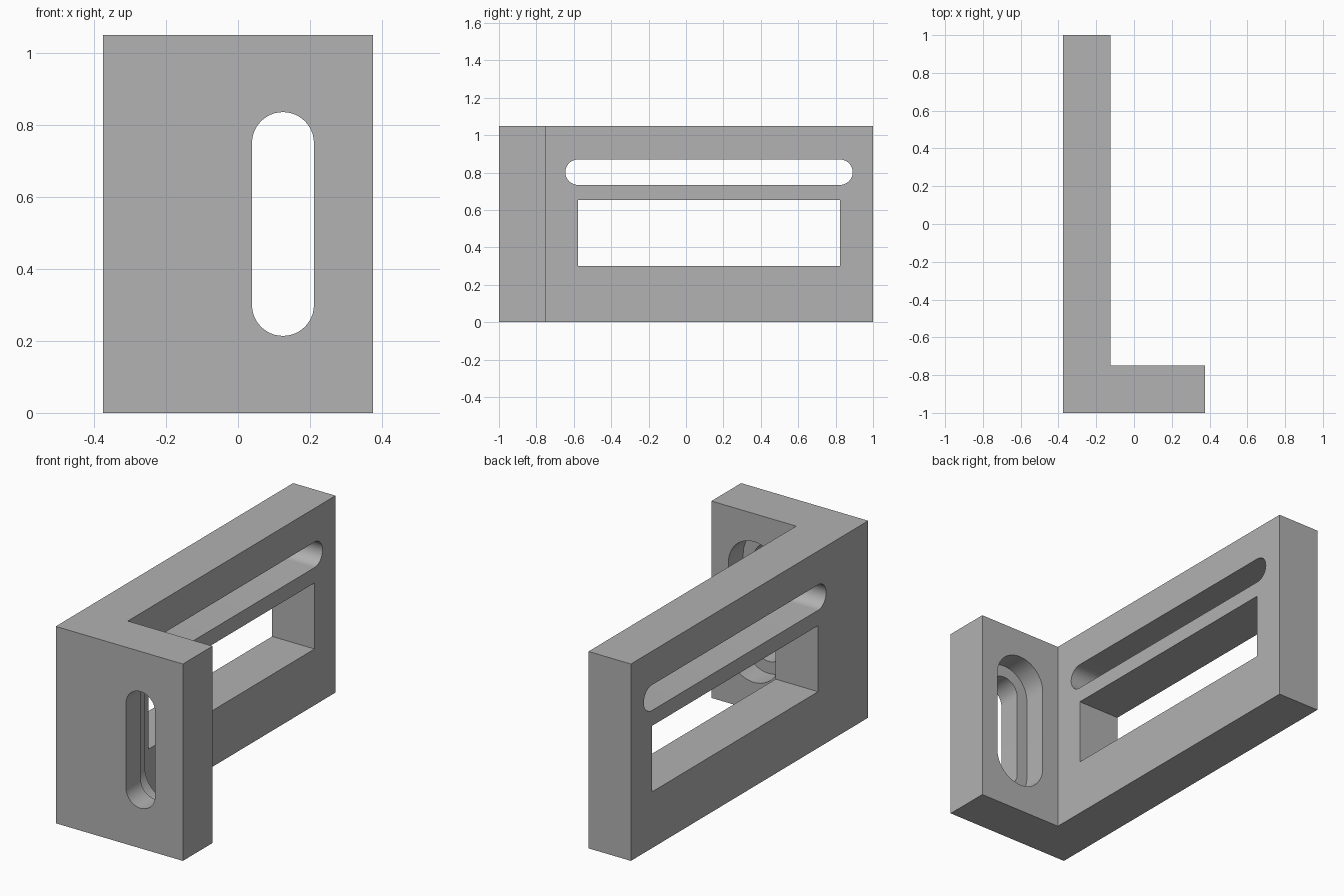
import bpy
import bmesh
import math
from mathutils import Vector

if "Cube" in bpy.data.objects:
    bpy.data.objects.remove(bpy.data.objects["Cube"], do_unlink=True)

# Single grey finish
grey = bpy.data.materials.new("plain grey")
grey.use_nodes = True
COLOUR = (0.445, 0.445, 0.445, 1.0)
grey.diffuse_color = COLOUR
grey.node_tree.nodes["Principled BSDF"].inputs["Base Color"].default_value = COLOUR


def extrude(name, points, direction):
    """Solid made by pushing a closed outline along a direction."""
    bm = bmesh.new()
    face = bm.faces.new([bm.verts.new(p) for p in points])
    result = bmesh.ops.extrude_face_region(bm, geom=[face])
    moved = [g for g in result["geom"] if isinstance(g, bmesh.types.BMVert)]
    bmesh.ops.translate(bm, verts=moved, vec=Vector(direction))
    bmesh.ops.recalc_face_normals(bm, faces=bm.faces[:])
    mesh = bpy.data.meshes.new(name)
    bm.to_mesh(mesh)
    bm.free()
    mesh.materials.append(grey)
    obj = bpy.data.objects.new(name, mesh)
    bpy.context.collection.objects.link(obj)
    return obj


def slot(start, end, radius, steps=24):
    """Outline of a round-ended slot between two arc centres."""
    a, b = Vector(start), Vector(end)
    heading = math.atan2(b.y - a.y, b.x - a.x)
    points = []
    for centre, turn in ((b, -math.pi / 2), (a, math.pi / 2)):
        for i in range(steps + 1):
            t = heading + turn + math.pi * i / steps
            points.append((centre.x + radius * math.cos(t),
                           centre.y + radius * math.sin(t)))
    return points


# L-shaped body: long wall plus short front flange
HEIGHT = 1.05
outline = [(-0.375, -1), (0.375, -1), (0.375, -0.75),
           (-0.125, -0.75), (-0.125, 1), (-0.375, 1)]
bracket = extrude("angle_bracket", [(x, y, 0) for x, y in outline], (0, 0, HEIGHT))

# Openings: flange slot and its recess, then wall slot and window
low, high = (0.125, 0.30), (0.125, 0.75)
wall_slot = slot((-0.577, 0.802), (0.823, 0.802), 0.068)
window = [(-0.577, 0.30), (0.823, 0.30), (0.823, 0.652), (-0.577, 0.652)]
cutters = [
    extrude("flange_slot_cutter",
            [(x, -1.1, z) for x, z in slot(low, high, 0.086)], (0, 0.45, 0)),
    extrude("flange_recess_cutter",
            [(x, -0.875, z) for x, z in slot(low, high, 0.15)], (0, 0.225, 0)),
    extrude("wall_slot_cutter", [(-0.5, y, z) for y, z in wall_slot], (0.5, 0, 0)),
    extrude("window_cutter", [(-0.5, y, z) for y, z in window], (0.5, 0, 0)),
]
for cutter in cutters:
    cutter.hide_render = True
    cut = bracket.modifiers.new(cutter.name, "BOOLEAN")
    cut.operation = "DIFFERENCE"
    cut.solver = "EXACT"
    cut.object = cutter

# Apply the cuts and discard the cutters
bpy.context.view_layer.update()
evaluated = bracket.evaluated_get(bpy.context.evaluated_depsgraph_get())
finished = bpy.data.meshes.new_from_object(evaluated)
bracket.modifiers.clear()
bracket.data = finished
finished.name = "angle_bracket"
for cutter in cutters:
    bpy.data.objects.remove(cutter, do_unlink=True)

# Smooth slot ends, crisp edges
bpy.ops.object.select_all(action="DESELECT")
bracket.select_set(True)
bpy.context.view_layer.objects.active = bracket
bpy.ops.object.shade_smooth_by_angle(angle=math.radians(30))
